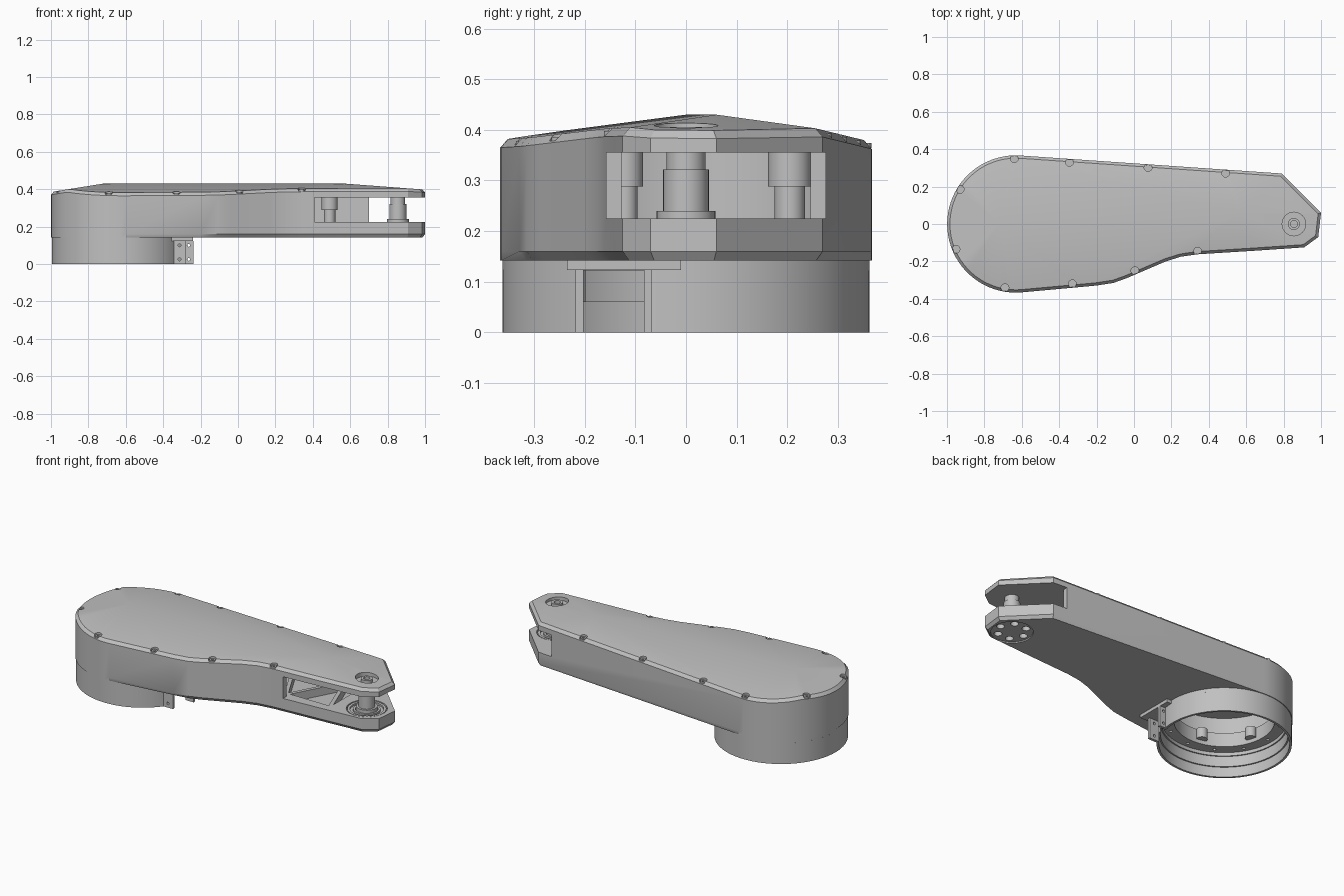
import bpy, bmesh, math
from mathutils import Vector

if "Cube" in bpy.data.objects:
    bpy.data.objects.remove(bpy.data.objects["Cube"], do_unlink=True)

grey = bpy.data.materials.new("matte grey")
grey.use_nodes = True
grey.diffuse_color = (0.53, 0.53, 0.53, 1)
grey.node_tree.nodes["Principled BSDF"].inputs["Base Color"].default_value = grey.diffuse_color

DRUM_X, DRUM_R = -0.632, 0.367
SHAFT = (0.855, 0.0)


def finish(name, bm):
    bmesh.ops.recalc_face_normals(bm, faces=bm.faces)
    me = bpy.data.meshes.new(name)
    bm.to_mesh(me)
    bm.free()
    me.materials.append(grey)
    ob = bpy.data.objects.new(name, me)
    bpy.context.collection.objects.link(ob)
    return smooth(ob)


def smooth(ob):
    ob.data.polygons.foreach_set("use_smooth", [True] * len(ob.data.polygons))
    ob.data.set_sharp_from_angle(angle=math.radians(20))
    return ob


def loft(name, loops, ridge=None):
    """Skin a stack of equal loops; close the top flat or up to a ridge line."""
    bm = bmesh.new()
    rows = [[bm.verts.new(p) for p in loop] for loop in loops]
    n = len(rows[0])
    for a, b in zip(rows, rows[1:]):
        for i in range(n):
            j = (i + 1) % n
            bm.faces.new((a[i], a[j], b[j], b[i]))
    bm.faces.new(rows[0][::-1])
    if ridge:
        ends = [bm.verts.new(p) for p in ridge]
        top = rows[-1]
        side = [int(v.co.x > -0.3) for v in top]
        for i in range(n):
            j = (i + 1) % n
            bm.faces.new((top[i], top[j], ends[side[i]]))
            if side[i] != side[j]:
                bm.faces.new((ends[side[i]], top[j], ends[side[j]]))
    else:
        bm.faces.new(rows[-1])
    return finish(name, bm)


def box(name, x, y, z):
    corners = [(x[0], y[0]), (x[1], y[0]), (x[1], y[1]), (x[0], y[1])]
    return loft(name, [[(a, b, h) for a, b in corners] for h in z])


def lathe(name, centre, profile, start=0, end=360, steps=64):
    """Revolve a closed (radius, height) profile about a vertical axis."""
    bm = bmesh.new()
    full = end - start == 360
    rows = []
    for k in range(steps if full else steps + 1):
        a = math.radians(start + (end - start) * k / steps)
        rows.append([bm.verts.new((centre[0] + r * math.cos(a), centre[1] + r * math.sin(a), z))
                     for r, z in profile])
    n = len(profile)
    for k in range(steps):
        p, q = rows[k], rows[(k + 1) % len(rows)]
        for i in range(n):
            bm.faces.new((p[i], q[i], q[(i + 1) % n], p[(i + 1) % n]))
    if not full:
        bm.faces.new(rows[0])
        bm.faces.new(rows[-1])
    return finish(name, bm)


def cylinder(name, centre, r, z0, z1, steps=32):
    circle = [(centre[0] + r * math.cos(k * math.tau / steps),
               centre[1] + r * math.sin(k * math.tau / steps)) for k in range(steps)]
    return loft(name, [[(x, y, z) for x, y in circle] for z in (z0, z1)])


def cut(ob, *cutters):
    for c in cutters:
        mod = ob.modifiers.new("cut", 'BOOLEAN')
        mod.operation, mod.solver, mod.object = 'DIFFERENCE', 'EXACT', c
        bpy.context.view_layer.objects.active = ob
        bpy.ops.object.modifier_apply(modifier=mod.name)
        bpy.data.objects.remove(c, do_unlink=True)
    smooth(ob)


def inset(pts, d):
    out = []
    for i, p in enumerate(pts):
        a = (p - pts[i - 1]).normalized()
        b = (pts[(i + 1) % len(pts)] - p).normalized()
        na, nb = Vector((-a.y, a.x)), Vector((-b.y, b.x))
        out.append(p + (na + nb) * d / (1 + na.dot(nb)))
    return out


def at(pts, z):
    return [(p.x, p.y, z(p) if callable(z) else z) for p in pts]


def ring_points(centre, r, count, phase=0):
    return [(centre[0] + r * math.cos(phase + k * math.tau / count),
             centre[1] + r * math.sin(phase + k * math.tau / count)) for k in range(count)]


# Plan outline: round drum end running into a tapered, chamfered tip
outline = [Vector((DRUM_X + DRUM_R * math.cos(math.radians(86 + 189 * k / 40)),
                   DRUM_R * math.sin(math.radians(86 + 189 * k / 40)))) for k in range(41)]
outline += [Vector(p) for p in [
    (-0.2, -0.329), (-0.11, -0.315), (-0.04, -0.29), (0.17, -0.2), (0.25, -0.175), (0.34, -0.162),
    (0.63, -0.144), (0.91, -0.125), (0.985, -0.07), (1.0, 0.06), (0.79, 0.27)]]
RIDGE = [(-0.72, 0, 0.43), (0.57, 0.06, 0.43)]


def lid_height(p):
    off = p.y - 0.06 * (p.x + 0.72) / 1.29
    return 0.43 - max(0.135 * -off, 0.145 * off, 0.075 * (p.x - 0.57), 0.16 * (-0.72 - p.x))


# Lower housing
base = [q if p.x < -0.6 else r for p, q, r in zip(outline, outline, inset(outline, 0.013))]
body = loft("housing", [at(base, 0.142), at(outline, 0.16), at(outline, 0.355)])
cut(body,
    loft("cavity", [at(inset(outline, 0.03), z) for z in (0.225, 0.4)]),
    cylinder("drum_hole", (DRUM_X, 0), 0.27, 0.1, 0.4, 64),
    box("tip_slot", (0.7, 1.1), (-0.4, 0.4), (0.225, 0.41)),
    box("side_window", (0.41, 0.72), (-0.3, -0.05), (0.225, 0.42)),
    box("floor_pocket", (0.0, 0.68), (-0.09, 0.21), (0.175, 0.3)),
    cylinder("bearing_seat", SHAFT, 0.112, 0.2, 0.3),
    cylinder("underside_recess", SHAFT, 0.115, 0.1, 0.149))
cut(body, *[cylinder("bolt_hole", p, 0.022, 0.1, 0.175, 16) for p in ring_points(SHAFT, 0.08, 6)])
cut(body, *[cylinder("drum_bolt_hole", p, 0.009, 0.1, 0.16, 12)
            for p in ring_points((DRUM_X, 0), 0.305, 12)])

# Diagonal stiffening ribs in the floor pocket
for x0, x1 in [(0.05, 0.22), (0.39, 0.22), (0.39, 0.56), (0.68, 0.56)]:
    a, b = Vector((x0, -0.1)), Vector((x1, 0.22))
    w = 0.012
    foot = [(a.x - w, a.y), (a.x + w, a.y), (b.x + w, b.y), (b.x - w, b.y)]
    loft("floor_rib", [[(x, y, z) for x, y in foot] for z in (0.17, 0.224)])

# Faceted lid with bevelled rim
lid = loft("lid", [at(outline, 0.355), at(outline, lambda p: lid_height(p) - 0.015),
                   at(inset(outline, 0.015), lid_height)], RIDGE)
screws = [(-0.64, 0.35), (-0.345, 0.33), (0.075, 0.302), (0.49, 0.272), (-0.93, 0.185),
          (-0.952, -0.135), (-0.69, -0.341), (-0.33, -0.32), (0.005, -0.25), (0.34, -0.146)]
pocket = {s: lid_height(Vector(s)) - 0.014 for s in screws}
cut(lid, cylinder("shaft_recess", SHAFT, 0.063, 0.388, 0.6),
    *[cylinder("screw_pocket", s, 0.021, z, 0.6, 20) for s, z in pocket.items()])
for s, z in pocket.items():
    lathe("lid_screw", s, [(0.007, z - 0.002), (0.016, z - 0.002), (0.016, z + 0.008),
                           (0.007, z + 0.008)], steps=16)
lathe("lid_shaft_cap", SHAFT, [(0.018, 0.386), (0.032, 0.386), (0.032, 0.406), (0.018, 0.406)], steps=32)

# Output shaft and its bearing
for r, z0, z1 in [(0.058, 0.2, 0.24), (0.045, 0.24, 0.322), (0.039, 0.322, 0.356)]:
    cylinder("output_shaft", SHAFT, r, z0, z1)
for r0, r1, z in [(0.092, 0.106, 0.223), (0.062, 0.074, 0.223), (0.074, 0.092, 0.212)]:
    lathe("bearing_ring", SHAFT, [(r0, 0.198), (r1, 0.198), (r1, z), (r0, z)])

# Stepped posts beside the window
for c, r in [((0.49, 0.205), 0.043), ((0.34, -0.12), 0.035)]:
    cylinder("post_upper", c, r, 0.288, 0.356)
    cylinder("post_lower", c, r * 0.7, 0.17, 0.288)

# Lugs inside the drum opening
for p in ring_points((DRUM_X, 0), 0.262, 6, 0.3):
    cylinder("drum_lug", p, 0.03, 0.165, 0.225, 20)

# Split clamp ring under the drum
lathe("clamp_collar", (DRUM_X, 0), [(0.335, 0.122), (0.363, 0.122), (0.363, 0.146), (0.335, 0.146)], steps=96)
lathe("clamp_ring", (DRUM_X, 0), [(0.35, 0), (0.363, 0), (0.363, 0.124), (0.342, 0.124), (0.342, 0.06),
                                  (0.35, 0.06)], -12, 324.5, 90)
box("clamp_bridge", (-0.36, -0.24), (-0.235, -0.01), (0.123, 0.146))

# Clamp ears with bolt holes
for y, x0, x1 in [(-0.21, -0.345, -0.28), (-0.075, -0.29, -0.237)]:
    ear = box("clamp_ear", (x0, x1), (y - 0.008, y + 0.008), (0, 0.124))
    for z in (0.025, 0.1):
        hole = cylinder("ear_hole", (0, 0), 0.008, -0.03, 0.03, 12)
        hole.rotation_euler.x = math.pi / 2
        hole.location = ((x0 + x1) / 2, y, z)
        bpy.context.view_layer.update()
        cut(ear, hole)
